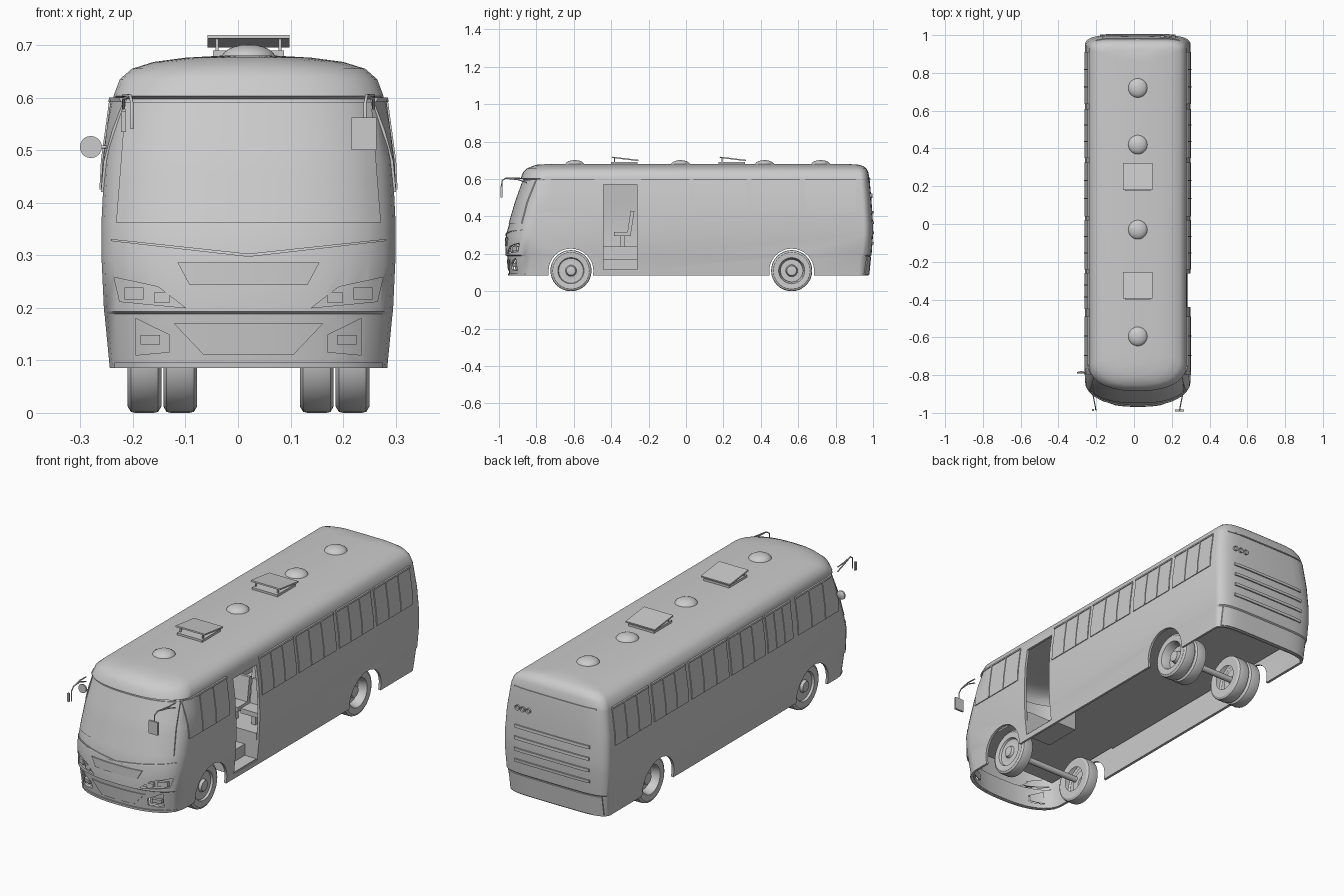
import bpy, bmesh, math
from mathutils import Vector, Matrix

if "Cube" in bpy.data.objects:
    bpy.data.objects.remove(bpy.data.objects["Cube"])

paint = bpy.data.materials.new("plain grey")
paint.use_nodes = True
paint.diffuse_color = (0.6, 0.6, 0.6, 1)
paint.node_tree.nodes["Principled BSDF"].inputs["Base Color"].default_value = (0.6, 0.6, 0.6, 1)
parts = []

# Height, half width, front y, back y of the body
PROFILE = [(0.085, .264, -.945, .975), (0.188, .274, -.956, .985), (0.193, .275, -.965, .992),
           (0.30, .28, -.963, 1.0), (0.36, .28, -.945, 1.0), (0.48, .274, -.910, .992),
           (0.597, .258, -.868, .982), (0.603, .257, -.884, .981), (0.635, .245, -.872, .975),
           (0.655, .222, -.852, .966), (0.668, .18, -.825, .95), (0.676, .12, -.80, .925),
           (0.68, .05, -.74, .87)]
FRONT, BACK = (.13, 2.5, 2), (.05, 6, 2)   # end depth and roundness


def section(z):
    z = min(max(z, PROFILE[0][0]), PROFILE[-1][0])
    for a, b in zip(PROFILE, PROFILE[1:]):
        if z <= b[0]:
            k = (z - a[0]) / (b[0] - a[0])
            return [p + (q - p) * k for p, q in zip(a[1:], b[1:])]


def end_point(x, z, off, back=False):
    w, yf, yb = section(z)
    d, p, q = BACK if back else FRONT
    s = d - d * max(0, 1 - min(1, abs(x) / w) ** p) ** (1 / q)
    return (x, yb - s + off, z) if back else (x, yf + s - off, z)


def side_point(y, z, off, side):
    w, yf, yb = section(z)
    d, p, q = FRONT
    s = min(1, max(0, (yf + d - y) / d))
    return (side * (w * (1 - s ** q) ** (1 / p) + off), y, z)


def add(name, bm, smooth=30):
    bmesh.ops.recalc_face_normals(bm, faces=bm.faces)
    mesh = bpy.data.meshes.new(name)
    bm.to_mesh(mesh)
    bm.free()
    mesh.materials.append(paint)
    ob = bpy.data.objects.new(name, mesh)
    bpy.context.collection.objects.link(ob)
    if smooth:
        mesh.shade_smooth()
        mesh.set_sharp_from_angle(angle=math.radians(smooth))
    parts.append(ob)
    return ob


def box(name, x, y, z, tilt=0):
    bm = bmesh.new()
    bmesh.ops.create_cube(bm, size=1)
    size = Vector((x[1] - x[0], y[1] - y[0], z[1] - z[0]))
    mid = Vector((x[0] + x[1], y[0] + y[1], z[0] + z[1])) / 2
    bm.transform(Matrix.Translation(mid) @ Matrix.Rotation(tilt, 4, 'X') @ Matrix.Diagonal(size).to_4x4())
    return add(name, bm, 0)


def patch(name, corners, place, outer, inner, n=10, m=4):
    """Curved slab between four corners that follows the body surface."""
    bm = bmesh.new()
    a, b, c, d = [Vector(p) for p in corners]
    layers = []
    for off in (outer, inner):
        layers.append([[bm.verts.new(place(*(a.lerp(b, i / n)).lerp(d.lerp(c, i / n), j / m), off))
                        for i in range(n + 1)] for j in range(m + 1)])
    for g in layers:
        for j in range(m):
            for i in range(n):
                bm.faces.new((g[j][i], g[j][i + 1], g[j + 1][i + 1], g[j + 1][i]))
    rims = [g[0] + [r[-1] for r in g[1:]] + g[-1][-2::-1] + [r[0] for r in g[-2:0:-1]] for g in layers]
    for i in range(len(rims[0])):
        k = (i + 1) % len(rims[0])
        bm.faces.new((rims[0][i], rims[0][k], rims[1][k], rims[1][i]))
    return add(name, bm)


def rect(x0, x1, z0, z1):
    return [(x0, z0), (x1, z0), (x1, z1), (x0, z1)]


def lathe(name, profile, matrix, steps=32):
    """Profile of (radius, height) turned about z, then placed."""
    bm = bmesh.new()
    vs = [bm.verts.new((r, 0, h)) for r, h in profile]
    es = [bm.edges.new(e) for e in zip(vs, vs[1:])]
    bmesh.ops.spin(bm, geom=vs + es, cent=(0, 0, 0), axis=(0, 0, 1), angle=math.tau, steps=steps)
    bmesh.ops.remove_doubles(bm, verts=bm.verts, dist=1e-5)
    bm.transform(matrix)
    return add(name, bm)


def tube(name, points, radius=.004):
    curve = bpy.data.curves.new(name, 'CURVE')
    curve.dimensions, curve.bevel_depth, curve.bevel_resolution = '3D', radius, 2
    curve.use_fill_caps = True
    spline = curve.splines.new('POLY')
    spline.points.add(len(points) - 1)
    for p, co in zip(spline.points, points):
        p.co = (*co, 1)
    curve.materials.append(paint)
    ob = bpy.data.objects.new(name, curve)
    bpy.context.collection.objects.link(ob)
    parts.append(ob)


# Body shell lofted through the profile
bm = bmesh.new()
N, rings = 14, []
for z, w, yf, yb in PROFILE:
    ring = []
    for (d, p, q), end, sign in ((FRONT, yf, 1), (BACK, yb, -1)):
        for i in range(N + 1):
            t = math.pi * i / N
            c, s = math.cos(t), max(0, math.sin(t))
            x = -sign * w * math.copysign(abs(c) ** (2 / p), c)
            ring.append(bm.verts.new((x, end + sign * (d - d * s ** (2 / q)), z)))
    rings.append(ring)
for lo, hi in zip(rings, rings[1:]):
    for i in range(len(lo)):
        k = (i + 1) % len(lo)
        bm.faces.new((lo[i], lo[k], hi[k], hi[i]))
bm.faces.new(rings[-1])
body = add("body_shell", bm)
body.modifiers.new("thickness", 'SOLIDIFY').thickness = .012

# Openings: door, wheel arches and lamp recesses
AXLES = (-.615, .565)
cutters = [box("door_cutter", (.2, .35), (-.44, -.262), (.11, .57))]
for y in AXLES:
    cutters.append(lathe("arch_cutter", [(0, -.4), (.12, -.4), (.12, .4), (0, .4)],
                         Matrix.Translation((0, y, .108)) @ Matrix.Rotation(math.pi / 2, 4, 'Y')))
    cutters.append(box("arch_base_cutter", (-.4, .4), (y - .119, y + .119), (0, .105)))
HEADLIGHT = [(.12, .2), (.245, .212), (.256, .258), (.172, .24)]
FOG = [(.15, .116), (.215, .11), (.215, .18), (.15, .148)]
for s in (-1, 1):
    for label, quad, lamps in (("headlight", HEADLIGHT, [(.15, .18, .209, .229), (.2, .236, .216, .239)]),
                               ("fog_light", FOG, [(.168, .206, .13, .148)])):
        quad = [(s * x, z) for x, z in quad]
        cutters.append(patch(label + "_cutter", quad, end_point, .03, -.03, 6, 2))
        patch(label + "_recess", quad, end_point, -.018, -.022, 6, 2)
        for x0, x1, z0, z1 in lamps:
            patch(label + "_lamp", rect(s * x0, s * x1, z0, z1), end_point, -.002, -.02, 3, 2)
for c in cutters:
    m = body.modifiers.new("cut", 'BOOLEAN')
    m.object, m.operation, m.solver = c, 'DIFFERENCE', 'EXACT'
body.data = bpy.data.meshes.new_from_object(body.evaluated_get(bpy.context.evaluated_depsgraph_get()))
body.modifiers.clear()
body.data.shade_smooth()
body.data.set_sharp_from_angle(angle=math.radians(30))
for c in cutters:
    parts.remove(c)
    bpy.data.objects.remove(c)

# Front panels, windscreen and trims
patch("windscreen", [(-.252, .362), (.252, .362), (.234, .592), (-.234, .592)], end_point, .004, -.004, 24, 8)
patch("grille_panel", [(-.112, .243), (.112, .243), (.135, .286), (-.135, .286)], end_point, .004, -.004)
patch("lower_grille", [(-.085, .11), (.085, .11), (.142, .17), (-.142, .17)], end_point, .004, -.004)
patch("bumper_lip", rect(-.255, .255, .085, .096), end_point, .006, -.004, 20, 1)
for s in (-1, 1):
    patch("bonnet_crease", [(0, .297), (s * .262, .327), (s * .262, .331), (0, .303)], end_point, .004, -.004, 16, 1)

# Side windows with dividers
SPANS = [(-.8, -.49), (-.24, .02), (.04, .325), (.35, .61), (.635, .91)]
for s in (-1, 1):
    place = lambda y, z, off: side_point(y, z, off, s)
    for y0, y1 in SPANS + ([(-.45, -.26)] if s < 0 else []):
        patch("side_window", rect(y0, y1, .42, .597), place, .004, -.004, 8, 3)
        for k in (1 / 3, 2 / 3):
            y = y0 + (y1 - y0) * k
            patch("window_divider", rect(y - .003, y + .003, .425, .592), place, .007, 0, 1, 3)
        patch("window_rail", rect(y0, y1, .592, .6), place, .008, 0, 8, 1)

# Rear louvres, round lamps, window and bumper
back = lambda x, z, off: end_point(x, z, off, True)
for i in range(4):
    z = .25 + .055 * i
    patch("rear_louvre", rect(-.2, .2, z, z + .014), back, .006, -.004, 10, 1)
for x in (.13, .16, .19):
    lathe("rear_lamp", [(0, .004), (.008, .004), (.012, .008), (.012, -.004)],
          Matrix.Translation(back(x, .51, 0)) @ Matrix.Rotation(-math.pi / 2, 4, 'X'), 16)
patch("rear_bumper", rect(-.25, .25, .09, .185), back, .005, -.004, 20, 2)
patch("rear_window_trim", rect(-.22, .22, .598, .604), back, .004, -.004, 12, 1)

# Floor, door steps and underside
box("floor_front", (-.25, .25), (-.87, -.44), (.23, .238))
box("floor_aisle", (-.26, .13), (-.44, -.262), (.23, .238))
box("floor_rear", (-.26, .26), (-.262, .95), (.23, .238))
box("step_lower", (.13, .262), (-.44, -.262), (.108, .115))
box("step_upper", (.13, .2), (-.44, -.262), (.115, .17))
box("step_riser", (.122, .13), (-.44, -.262), (.108, .235))
for y in (-.445, -.262):
    box("step_side", (.122, .262), (y, y + .005), (.108, .235))

# Seats
for y in [-.34 + .155 * i for i in range(8)]:
    for x in (-.2, -.095, .095, .2):
        if y < -.2 and x > 0:
            continue
        box("seat_leg", (x - .01, x + .01), (y - .01, y + .01), (.238, .3))
        box("seat_cushion", (x - .045, x + .045), (y - .045, y + .045), (.295, .318))
        box("seat_back", (x - .045, x + .045), (y + .035, y + .055), (.31, .43), -.15)
box("driver_seat", (-.17, -.07), (-.66, -.57), (.238, .32))
box("driver_seat_back", (-.17, -.07), (-.58, -.555), (.31, .45), -.1)
box("dashboard", (-.2, .2), (-.85, -.78), (.238, .37))

# Wheels: single in front, twin at the rear
TYRE = [(.06, -.03), (.098, -.032), (.108, -.026), (.11, -.018), (.11, .018), (.108, .026), (.098, .032), (.07, .03)]
HUB = [(.066, .02), (.052, .018), (.03, .022), (.024, .034), (.01, .036), (0, .036)]
DISH = [(.064, .015), (.06, -.012), (.032, -.012), (.026, .014), (.012, .016), (0, .016)]
for s in (-1, 1):
    turn = Matrix.Rotation(s * math.pi / 2, 4, 'Y')
    for name, x, y, centre in (("front_wheel", .198, AXLES[0], HUB), ("rear_outer_wheel", .198, AXLES[1], DISH),
                               ("rear_inner_wheel", .13, AXLES[1], HUB)):
        lathe(name, TYRE + centre, Matrix.Translation((s * x, y, .11)) @ turn)
for y in AXLES:
    tube("axle", [(-.18, y, .11), (.18, y, .11)], .015)

# Roof domes and open hatches
for y in (.72, .42, -.03, -.595):
    lathe("roof_dome", [(.052 * math.cos(a), .674 + .027 * math.sin(a))
                        for a in [math.pi / 12 * i for i in range(7)]], Matrix.Translation((0, y, 0)))
for y in (.25, -.325):
    box("hatch_frame", (-.068, .068), (y - .075, y + .065), (.672, .69))
    box("hatch_lid", (-.078, .078), (y - .07, y + .072), (.704, .711), -.12)
    for x in (-.06, .06):
        box("hatch_stay", (x - .003, x + .003), (y - .06, y - .054), (.685, .713))

# Mirrors on arms
for s in (-1, 1):
    x = s * .238
    for dz in (0, .022):
        tube("mirror_arm", [(x, -.85, .58 + dz), (x, -.9, .597 + dz / 3), (s * .225, -.965, .604),
                            (s * .222, -.985, .59), (s * .222, -.985, .54)], .003)
box("square_mirror", (.196, .244), (-.992, -.982), (.5, .562))
box("slim_mirror", (-.243, -.233), (-.99, -.98), (.535, .575))
tube("round_mirror_arm", [(-.25, -.79, .506), (-.3, -.785, .506)], .003)
lathe("round_mirror", [(0, -.005), (.021, -.005), (.021, .002), (.012, .007), (0, .008)],
      Matrix.Translation((-.3, -.787, .506)) @ Matrix.Rotation(-math.pi / 2, 4, 'X'), 20)

# Shift the body to balance the overhanging mirror
for ob in parts:
    ob.location.x += .02
